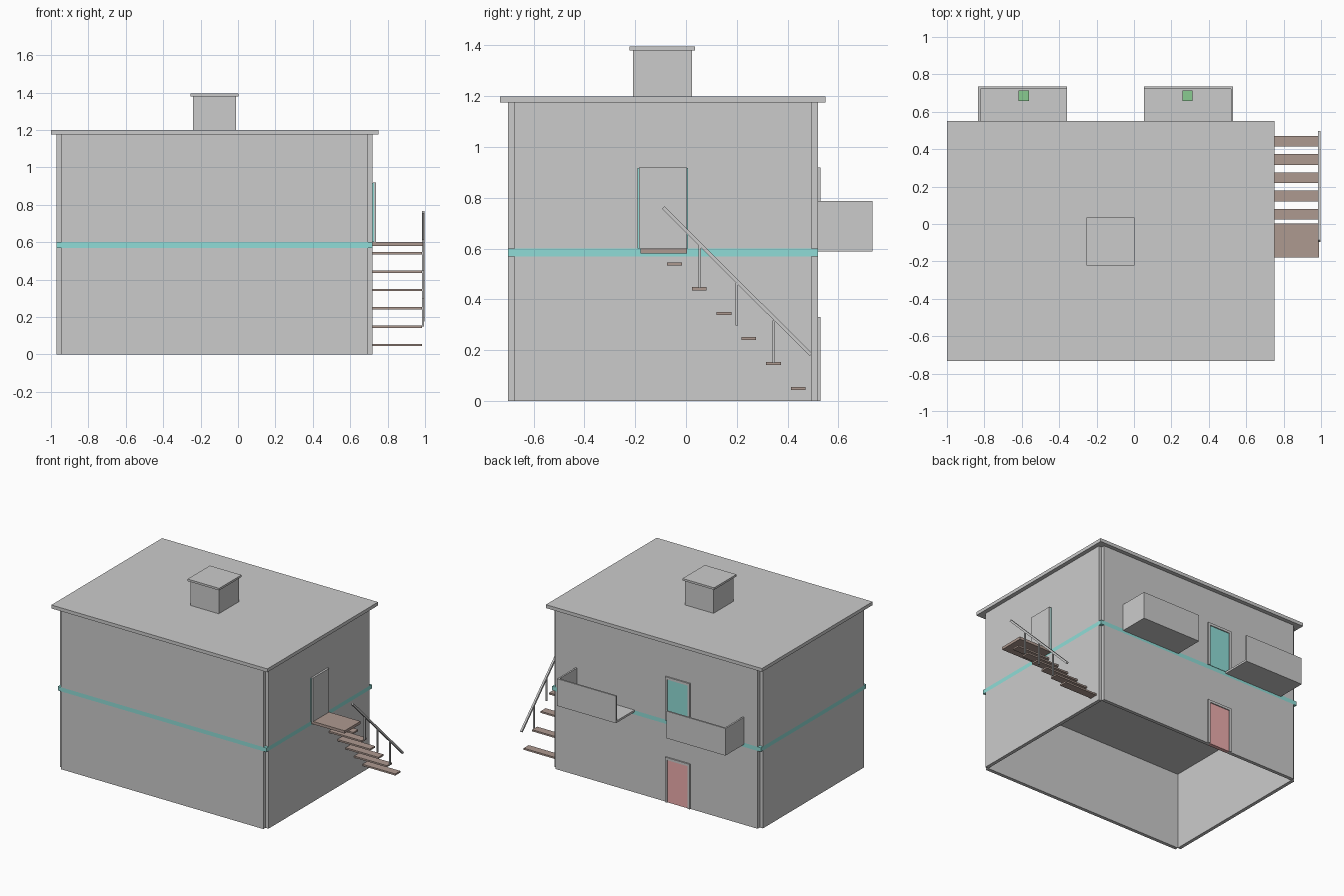
import bpy
import bmesh
import math
from mathutils import Matrix, Vector

if "Cube" in bpy.data.objects:
    bpy.data.objects.remove(bpy.data.objects["Cube"])


def material(name, col):
    m = bpy.data.materials.new(name)
    m.diffuse_color = (*col, 1)
    m.use_nodes = True
    m.node_tree.nodes["Principled BSDF"].inputs["Base Color"].default_value = m.diffuse_color
    return m


TEAL = material("teal", (0.28, 0.72, 0.68))
PINK = material("pink", (0.85, 0.42, 0.42))
WOOD = material("wood", (0.42, 0.32, 0.28))
GREEN = material("green", (0.25, 0.6, 0.28))


def boxes(name, parts, mat=None):
    """One object from boxes given as (x0, x1, y0, y1, z0, z1)."""
    bm = bmesh.new()
    for x0, x1, y0, y1, z0, z1 in parts:
        mx = (Matrix.Translation(((x0 + x1) / 2, (y0 + y1) / 2, (z0 + z1) / 2))
              @ Matrix.Diagonal((x1 - x0, y1 - y0, z1 - z0, 1)))
        bmesh.ops.create_cube(bm, size=1, matrix=mx)
    me = bpy.data.meshes.new(name)
    bm.to_mesh(me)
    bm.free()
    ob = bpy.data.objects.new(name, me)
    bpy.context.collection.objects.link(ob)
    if mat:
        me.materials.append(mat)
    return ob


X0, X1, Y0, Y1, T = -0.97, 0.72, -0.70, 0.52, 0.025

# Walls of both storeys: four panels each, leaving small notched corners
for name, z0, z1 in (("ground_walls", 0, 0.57), ("upper_walls", 0.60, 1.175)):
    boxes(name, [
        (X0 + T, X1 - T, Y0, Y0 + T, z0, z1),
        (X0 + T, X1 - T, Y1 - T, Y1, z0, z1),
        (X0, X0 + T, Y0 + T, Y1 - T, z0, z1),
        (X1 - T, X1, Y0 + T, Y1 - T, z0, z1)])

# Floor slab and the ceiling below it
boxes("floor_slab", [(X0, X1, Y0, Y1, 0.57, 0.60)], TEAL)
boxes("ceiling", [(X0 + T, X1 - T, Y0 + T, Y1 - T, 0.563, 0.57)])

# Roof and chimney
boxes("roof", [(-1.0, 0.75, -0.732, 0.55, 1.175, 1.2)])
boxes("chimney", [(-0.24, -0.01, -0.208, 0.024, 1.2, 1.38)])
boxes("chimney_cap", [(-0.253, 0.003, -0.222, 0.036, 1.38, 1.395)])

# Back doors with frames
DX0, DX1, F = -0.40, -0.20, 0.018
for name, z0, z1, mat in (("ground_door", 0, 0.33, PINK),
                          ("upper_door", 0.60, 0.92, TEAL)):
    boxes(name, [(DX0 + F, DX1 - F, 0.50, 0.523, z0, z1 - F)], mat)
    boxes(name + "_frame", [
        (DX0, DX0 + F, 0.51, 0.53, z0, z1),
        (DX1 - F, DX1, 0.51, 0.53, z0, z1),
        (DX0 + F, DX1 - F, 0.51, 0.53, z1 - F, z1)])

# Side door at the head of the stairs
boxes("side_door", [(0.722, 0.737, -0.186, 0.003, 0.60, 0.92)])
boxes("side_door_lining", [(0.71, 0.727, -0.191, 0.008, 0.60, 0.917)], TEAL)

# Balconies, mirrored about the middle: floor, outer wall, one end wall
MID = -0.152
for name, s in (("left", -1), ("right", 1)):
    def span(a, b):
        return sorted((MID + s * a, MID + s * b))
    boxes(name + "_balcony", [
        (*span(0.205, 0.67), 0.515, 0.723, 0.588, 0.603),
        (*span(0.205, 0.682), 0.723, 0.735, 0.588, 0.787),
        (*span(0.67, 0.682), 0.515, 0.723, 0.588, 0.787)])
    boxes(name + "_planter", [(*span(0.41, 0.466), 0.658, 0.714, 0.603, 0.659)], GREEN)

# Stair landing and floating treads
boxes("landing", [(0.72, 0.99, -0.18, 0.003, 0.58, 0.60)], WOOD)
boxes("treads", [
    (0.72, 0.985, y - 0.029, y + 0.029, z - 0.006, z + 0.006)
    for y, z in [(-0.045 + 0.0975 * i, 0.54 - 0.098 * i) for i in range(6)]], WOOD)

# Handrail with posts
a, b = Vector((0.99, -0.09, 0.762)), Vector((0.99, 0.492, 0.182))
rail = boxes("handrail", [(-0.007, 0.007, -(b - a).length / 2, (b - a).length / 2,
                           -0.007, 0.007)])
rail.location = (a + b) / 2
rail.rotation_euler.x = math.atan2(b.z - a.z, b.y - a.y)
boxes("rail_posts", [(0.984, 0.995, y - 0.005, y + 0.005, z, z + 0.167)
                     for y, z in ((0.055, 0.445), (0.20, 0.298), (0.345, 0.15))])
